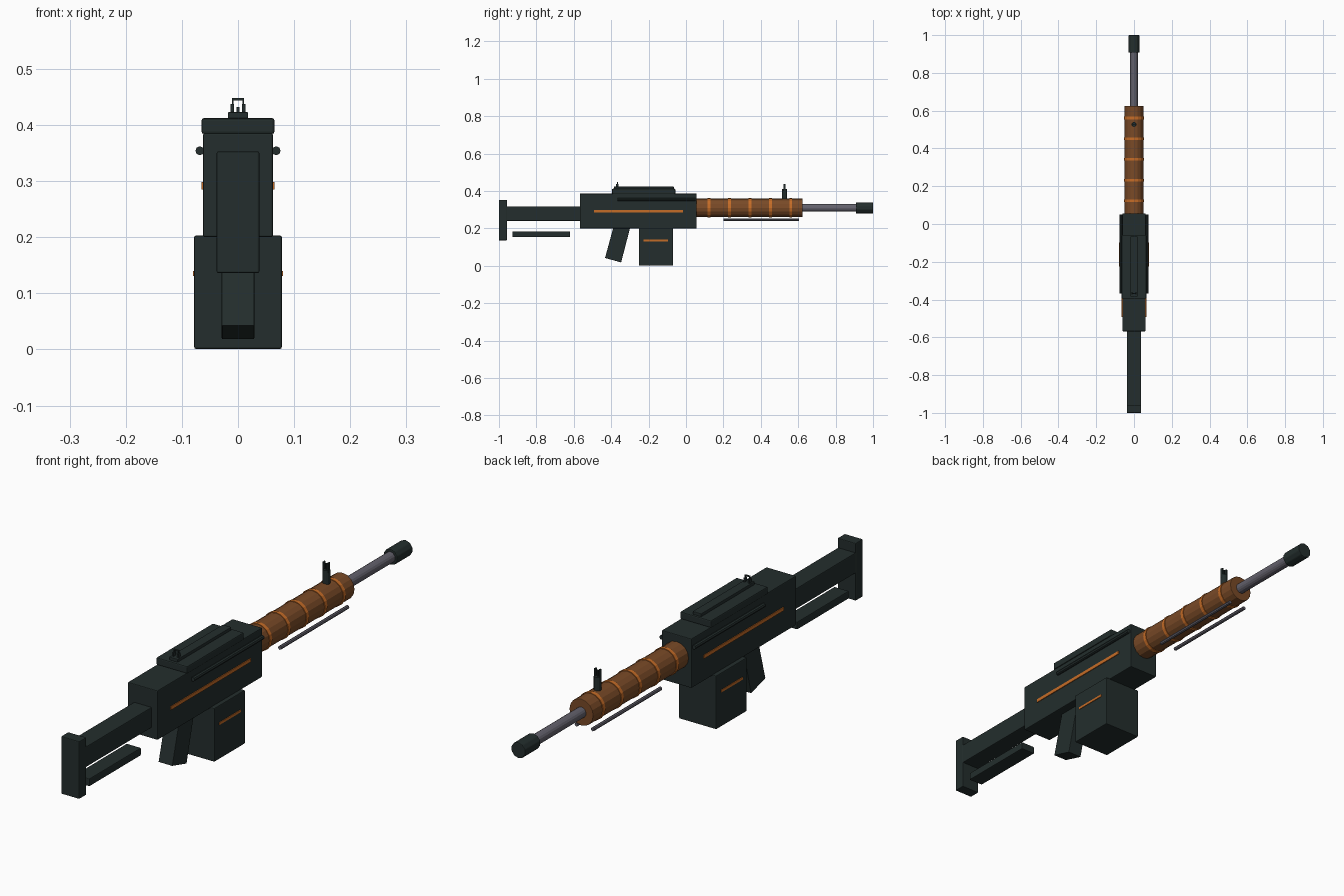
import bpy, bmesh, math
from mathutils import Matrix, Vector

cube = bpy.data.objects.get("Cube")
if cube:
    bpy.data.objects.remove(cube, do_unlink=True)


def material(name, rgb):
    m = bpy.data.materials.new(name)
    m.use_nodes = True
    m.diffuse_color = (*rgb, 1)
    m.node_tree.nodes["Principled BSDF"].inputs["Base Color"].default_value = (*rgb, 1)
    return m


DARK = material("dark green metal", (0.017, 0.027, 0.026))
BROWN = material("brown wood", (0.19, 0.068, 0.02))
ORANGE = material("orange trim", (0.56, 0.15, 0.02))
STEEL = material("grey steel", (0.125, 0.12, 0.15))


def finish(name, bm, mat, bevel=0.0):
    mesh = bpy.data.meshes.new(name)
    bmesh.ops.recalc_face_normals(bm, faces=bm.faces)
    bm.to_mesh(mesh)
    bm.free()
    mesh.materials.append(mat)
    ob = bpy.data.objects.new(name, mesh)
    bpy.context.collection.objects.link(ob)
    if bevel:
        mod = ob.modifiers.new("edge bevel", "BEVEL")
        mod.width = bevel
        mod.segments = 2
    return ob


def box(name, x, y, z, mat=DARK, bevel=0.0):
    """Box from (low, high) ranges on each axis."""
    bm = bmesh.new()
    bmesh.ops.create_cube(bm, size=1)
    for v in bm.verts:
        v.co = Vector([(lo + hi) / 2 + c * (hi - lo) for c, (lo, hi) in zip(v.co, (x, y, z))])
    return finish(name, bm, mat, bevel)


def tube(name, x, z, y, radius, mat=DARK, sides=16, bevel=0.0):
    """Cylinder lying along y."""
    bm = bmesh.new()
    place = Matrix.Translation((x, sum(y) / 2, z)) @ Matrix.Rotation(math.pi / 2, 4, "X")
    bmesh.ops.create_cone(bm, cap_ends=True, segments=sides, radius1=radius,
                          radius2=radius, depth=y[1] - y[0], matrix=place)
    return finish(name, bm, mat, bevel)


def mid(half):
    return (-half, half)


# Stock
box("butt_plate", mid(0.038), (-1.0, -0.957), (0.136, 0.353), bevel=0.003)
box("stock_arm", mid(0.037), (-0.96, -0.56), (0.24, 0.317), bevel=0.003)
box("stock_lower_strut", mid(0.03), (-0.928, -0.62), (0.154, 0.183), bevel=0.003)

# Receiver, cover and magazine
box("receiver", mid(0.062), (-0.568, 0.056), (0.2, 0.386), bevel=0.003)
box("top_cover", mid(0.065), (-0.395, -0.057), (0.384, 0.412), bevel=0.004)
box("cover_rib", mid(0.018), (-0.385, -0.065), (0.41, 0.423), bevel=0.002)
box("magazine", mid(0.078), (-0.252, -0.069), (0.001, 0.203), bevel=0.003)

# Slanted pistol grip, a side profile given depth
bm = bmesh.new()
profile = [(-0.387, 0.21), (-0.433, 0.042), (-0.347, 0.018), (-0.297, 0.21)]
face = bm.faces.new([bm.verts.new((-0.029, y, z)) for y, z in profile])
new = bmesh.ops.extrude_face_region(bm, geom=[face])["geom"]
bmesh.ops.translate(bm, vec=(0.058, 0, 0), verts=[g for g in new if isinstance(g, bmesh.types.BMVert)])
finish("pistol_grip", bm, DARK, 0.002)

# Handguard with trim bands, barrel and muzzle
tube("handguard", 0, 0.31, (0.05, 0.624), 0.05, BROWN, bevel=0.002)
for i in range(5):
    y = 0.123 + i * 0.1095
    tube("handguard_band", 0, 0.31, (y - 0.007, y + 0.007), 0.0525, ORANGE)
tube("barrel", 0, 0.31, (0.6, 0.93), 0.02, STEEL)
tube("muzzle_brake", 0, 0.31, (0.908, 1.0), 0.03, DARK, 10, bevel=0.003)

# Paired side details
for side, s in (("left", 1), ("right", -1)):
    def flank(inner, outer):
        return tuple(sorted((s * inner, s * outer)))
    box(side + "_receiver_stripe", flank(0.06, 0.065), (-0.492, -0.015), (0.285, 0.298), ORANGE)
    box(side + "_magazine_stripe", flank(0.076, 0.0805), (-0.226, -0.097), (0.131, 0.14), ORANGE)
    tube(side + "_side_rail", s * 0.068, 0.354, (-0.367, 0.05), 0.008, DARK, 8)
    tube(side + "_bipod_leg", s * 0.034, 0.247, (0.2, 0.605), 0.007, STEEL, 8)
    # Sight uprights
    box(side + "_rear_sight_ear", flank(0.007, 0.013), (-0.374, -0.36), (0.42, 0.437))
    box(side + "_rear_sight_post", flank(0.008, 0.011), (-0.37, -0.364), (0.42, 0.448))
    box(side + "_front_sight_ear", flank(0.007, 0.012), (0.521, 0.532), (0.40, 0.437))

# Sight bridge, base and centre pin
box("rear_sight_bridge", mid(0.011), (-0.37, -0.364), (0.444, 0.448))
bm = bmesh.new()
bmesh.ops.create_cone(bm, cap_ends=True, segments=12, radius1=0.013, radius2=0.013, depth=0.06,
                      matrix=Matrix.Translation((0, 0.527, 0.38)))
finish("front_sight_base", bm, DARK)
box("front_sight_pin", mid(0.0025), (0.524, 0.53), (0.40, 0.432))
